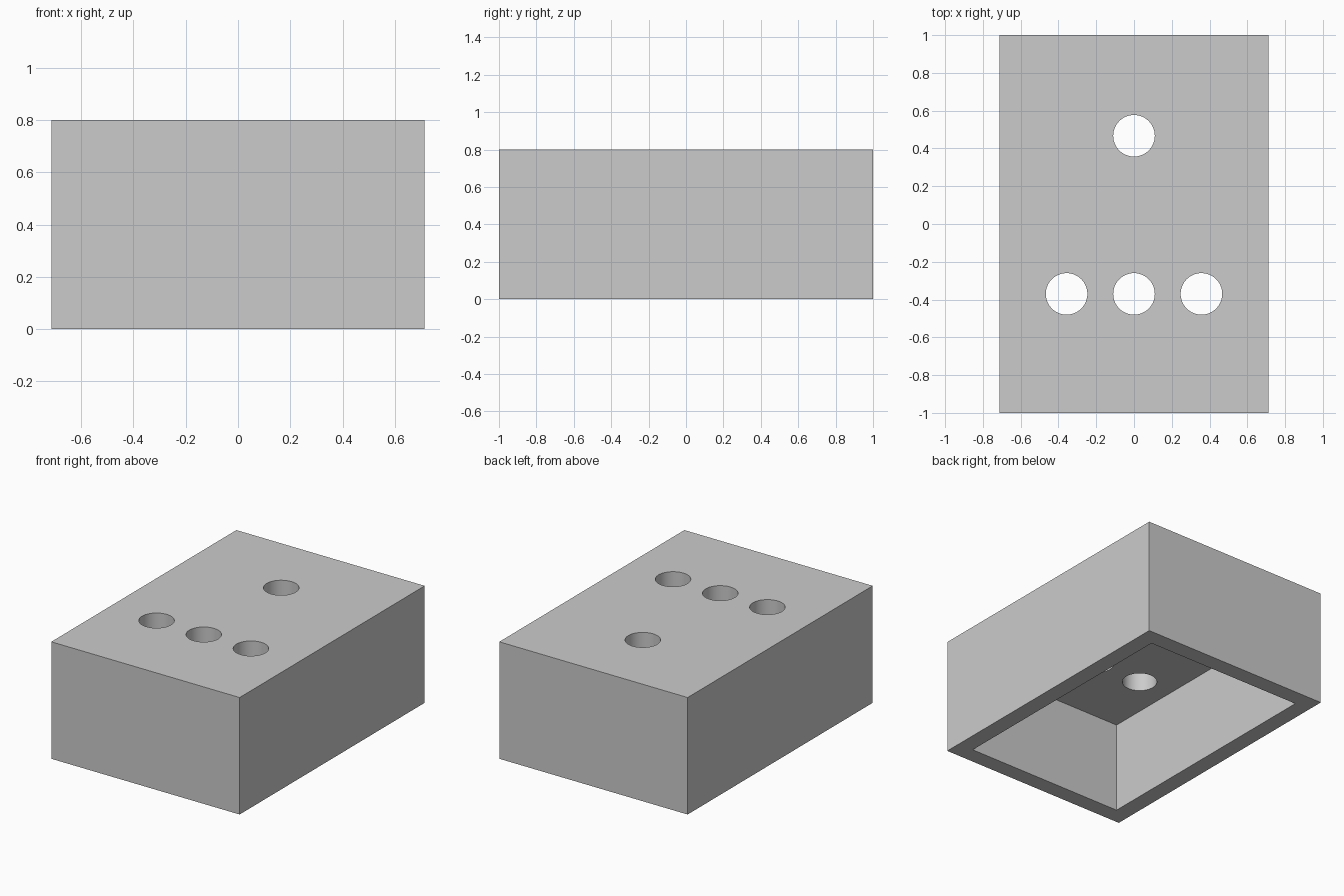
import bpy
import math

default_cube = bpy.data.objects.get("Cube")
if default_cube:
    bpy.data.objects.remove(default_cube, do_unlink=True)

WIDTH, LENGTH, HEIGHT = 1.425, 2.0, 0.8
WALL, ROOF = 0.115, 0.175
HOLE_RADIUS = 0.11
HOLES = [(0, 0.467), (-0.357, -0.37), (0, -0.37), (0.357, -0.37)]

grey = bpy.data.materials.new("light_grey")
grey.use_nodes = True
colour = (0.6, 0.6, 0.6, 1)
grey.diffuse_color = colour
grey.node_tree.nodes["Principled BSDF"].inputs["Base Color"].default_value = colour


def box(name, size, bottom):
    bpy.ops.mesh.primitive_cube_add(size=1, location=(0, 0, bottom + size[2] / 2))
    obj = bpy.context.object
    obj.name = name
    obj.scale = size
    bpy.ops.object.transform_apply(location=True, rotation=False, scale=True)
    obj.data.materials.append(grey)
    return obj


def cut(target, cutter):
    """Subtract the cutter from the target, then discard it."""
    cutter.hide_render = True
    mod = target.modifiers.new("cut", 'BOOLEAN')
    mod.operation = 'DIFFERENCE'
    mod.solver = 'EXACT'
    mod.object = cutter
    bpy.context.view_layer.objects.active = target
    bpy.ops.object.modifier_apply(modifier=mod.name)
    bpy.data.objects.remove(cutter, do_unlink=True)


# Outer block, hollowed from below
housing = box("housing", (WIDTH, LENGTH, HEIGHT), 0)
depth = HEIGHT - ROOF
cut(housing, box("cavity_cutter", (WIDTH - 2 * WALL, LENGTH - 2 * WALL, depth + 0.2), -0.2))

# Round holes through the roof
for x, y in HOLES:
    bpy.ops.mesh.primitive_cylinder_add(
        vertices=64, radius=HOLE_RADIUS, depth=0.4, location=(x, y, HEIGHT - ROOF / 2))
    drill = bpy.context.object
    drill.name = "hole_cutter"
    drill.data.materials.append(grey)
    cut(housing, drill)

# Smooth hole walls, crisp box edges
bpy.ops.object.select_all(action='DESELECT')
housing.select_set(True)
bpy.context.view_layer.objects.active = housing
bpy.ops.object.shade_smooth_by_angle(angle=math.radians(30))
